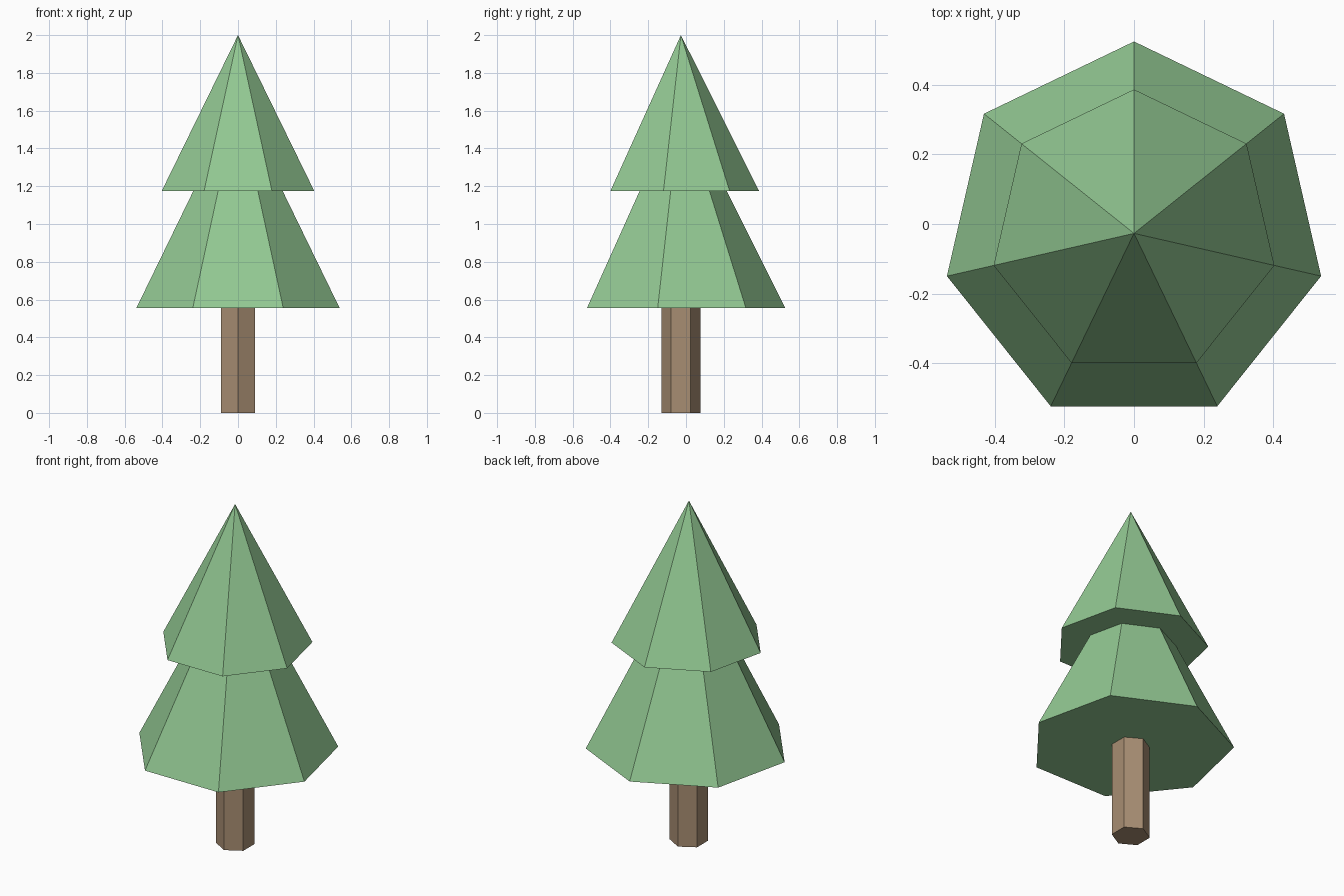
import bpy

if "Cube" in bpy.data.objects:
    bpy.data.objects.remove(bpy.data.objects["Cube"])

CY = -0.027  # odd-sided tiers are centred by their bounds, so the axis sits slightly forward


def material(name, color):
    mat = bpy.data.materials.new(name)
    mat.diffuse_color = (*color, 1)
    mat.use_nodes = True
    mat.node_tree.nodes["Principled BSDF"].inputs["Base Color"].default_value = mat.diffuse_color
    return mat


def tapered(name, sides, r_low, r_high, z_low, z_high, mat):
    """Flat-faced cone, frustum or prism with one corner pointing to +y."""
    bpy.ops.mesh.primitive_cone_add(
        vertices=sides, radius1=r_low, radius2=r_high, depth=z_high - z_low,
        end_fill_type='NGON', location=(0, CY, (z_low + z_high) / 2))
    obj = bpy.context.object
    obj.name = name
    obj.data.materials.append(mat)
    return obj


leaf = material("leaf_green", (0.29, 0.58, 0.29))
bark = material("bark_brown", (0.39, 0.27, 0.17))

# Hexagonal trunk
tapered("trunk", 6, 0.103, 0.103, 0, 0.557, bark)
# Lower foliage, a frustum tucked just inside the upper tier
tapered("lower_foliage", 7, 0.552, 0.240, 0.555, 1.18, leaf)
# Upper foliage, a full point
tapered("upper_foliage", 7, 0.414, 0, 1.175, 2.0, leaf)
